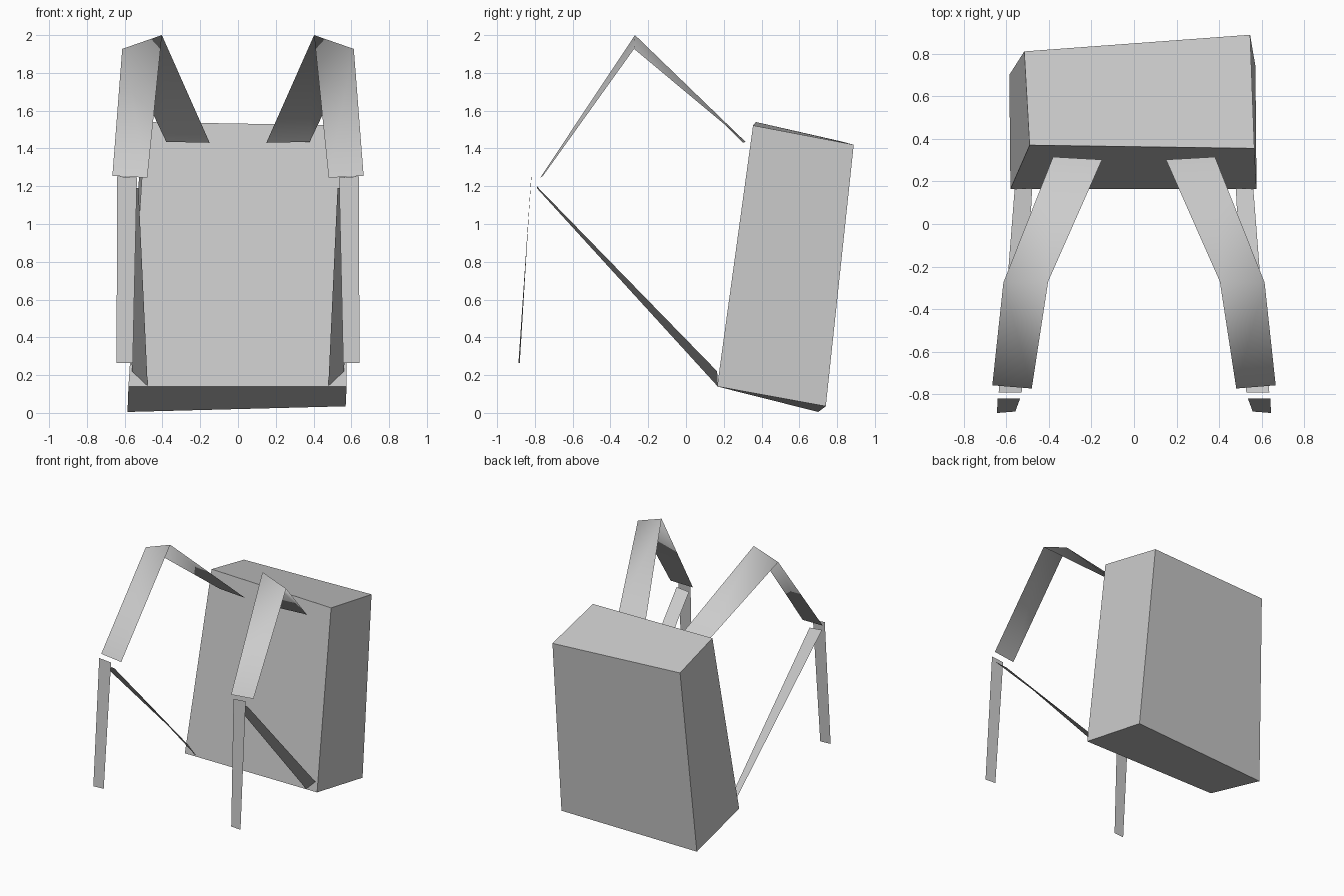
import bpy, bmesh

cube = bpy.data.objects.get("Cube")
if cube:
    bpy.data.objects.remove(cube, do_unlink=True)

grey = bpy.data.materials.new("plain grey")
grey.use_nodes = True
colour = (0.6, 0.6, 0.6, 1)
grey.diffuse_color = colour
grey.node_tree.nodes["Principled BSDF"].inputs["Base Color"].default_value = colour


def finish(name, bm):
    mesh = bpy.data.meshes.new(name)
    bm.to_mesh(mesh)
    bm.free()
    mesh.materials.append(grey)
    obj = bpy.data.objects.new(name, mesh)
    bpy.context.collection.objects.link(obj)
    return obj


def loft(bm, sections):
    """Join matching open cross-sections with quads."""
    rows = [[bm.verts.new(p) for p in s] for s in sections]
    for a, b in zip(rows, rows[1:]):
        for i in range(len(a) - 1):
            bm.faces.new((a[i], a[i + 1], b[i + 1], b[i]))
    return rows


def ribbon(name, sections, smooth=False):
    """Flat band given as (outer, inner) pairs, mirrored to the other side."""
    bm = bmesh.new()
    loft(bm, sections)
    for f in bm.faces:
        f.smooth = smooth
    obj = finish(name, bm)
    mirror = obj.modifiers.new("Mirror", "MIRROR")
    mirror.use_mirror_merge = False
    return obj


# Leaning bag, bottom ring lofted to top ring and capped
bottom = [(-.58, .165, .14), (.575, .165, .14), (.57, .74, .035), (-.585, .70, .005)]
top = [(-.49, .37, 1.54), (.565, .355, 1.522), (.545, .888, 1.42), (-.515, .81, 1.44)]
bm = bmesh.new()
low, high = loft(bm, [bottom, top])
bm.faces.new((low[3], low[0], high[0], high[3]))
bm.faces.new(low[::-1])
bm.faces.new(high)
bmesh.ops.recalc_face_normals(bm, faces=bm.faces)
finish("bag_body", bm)

# Shoulder straps bent over the top
ribbon("shoulder_straps", [
    [(.665, -.757, 1.255), (.48, -.772, 1.245)],
    [(.613, -.275, 1.927), (.403, -.27, 2.0)],
    [(.38, .315, 1.435), (.15, .302, 1.43)],
][::-1], smooth=True)

# Hanging strap ends
ribbon("hanging_strap_ends", [
    [(.64, -.818, 1.252), (.535, -.82, 1.245)],
    [(.643, -.887, .265), (.557, -.88, .265)],
][::-1])

# Lower straps running back to the bottom corners
ribbon("lower_straps", [
    [(.635, -.79, 1.2), (.527, -.79, 1.19)],
    [(.56, .165, .22), (.478, .168, .14)],
][::-1])
